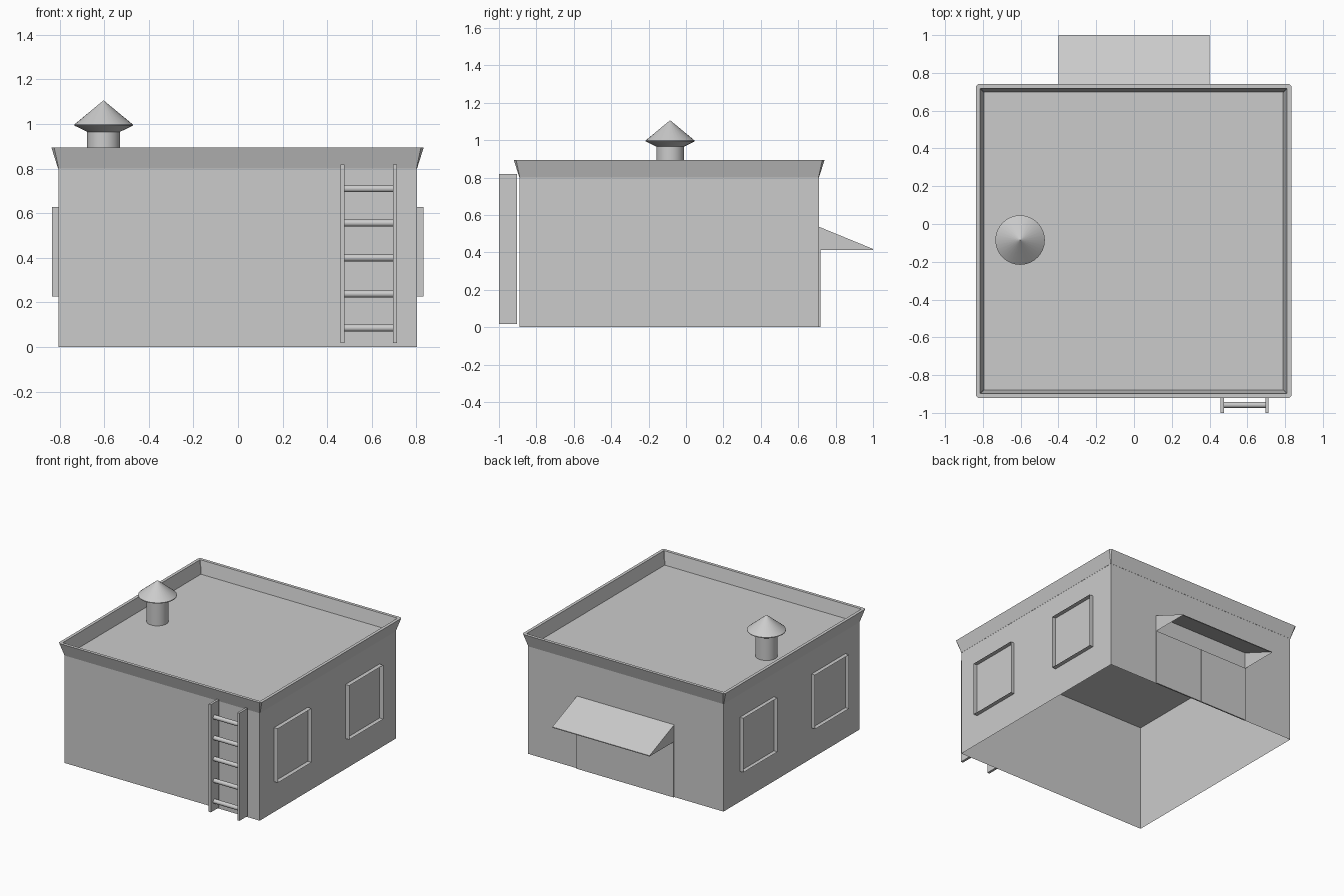
import bpy, bmesh, math

if "Cube" in bpy.data.objects:
    bpy.data.objects.remove(bpy.data.objects["Cube"])

X0, X1, Y0, Y1, H = -0.806, 0.802, -0.89, 0.71, 0.80


def mesh_object(name, verts, faces, smooth=False):
    me = bpy.data.meshes.new(name)
    me.from_pydata(verts, [], faces)
    bm = bmesh.new()
    bm.from_mesh(me)
    bmesh.ops.recalc_face_normals(bm, faces=bm.faces)
    bm.to_mesh(me)
    bm.free()
    ob = bpy.data.objects.new(name, me)
    bpy.context.collection.objects.link(ob)
    if smooth:
        bpy.ops.object.select_all(action='DESELECT')
        ob.select_set(True)
        bpy.context.view_layer.objects.active = ob
        bpy.ops.object.shade_smooth_by_angle(angle=math.radians(35))
    return ob


def box(name, a, b):
    v = [(x, y, z) for x in (a[0], b[0]) for y in (a[1], b[1]) for z in (a[2], b[2])]
    f = [(0, 1, 3, 2), (4, 6, 7, 5), (0, 4, 5, 1), (2, 3, 7, 6), (0, 2, 6, 4), (1, 5, 7, 3)]
    return mesh_object(name, v, f)


def loft(name, rings, cap_end=False, smooth=False):
    """Skin a series of closed rings with quads."""
    n = len(rings[0])
    verts = [p for r in rings for p in r]
    faces = [(k * n + i, k * n + (i + 1) % n, (k + 1) * n + (i + 1) % n, (k + 1) * n + i)
             for k in range(len(rings) - 1) for i in range(n)]
    if cap_end:
        faces.append(tuple(range((len(rings) - 1) * n, len(rings) * n)))
    return mesh_object(name, verts, faces, smooth)


def rect_ring(grow, z, c=0.0):
    """Building outline offset by grow, with corners clipped by c."""
    x0, x1, y0, y1 = X0 - grow, X1 + grow, Y0 - grow, Y1 + grow
    if c == 0:
        return [(x0, y0, z), (x1, y0, z), (x1, y1, z), (x0, y1, z)]
    return [(x0 + c, y0, z), (x1 - c, y0, z), (x1, y0 + c, z), (x1, y1 - c, z),
            (x1 - c, y1, z), (x0 + c, y1, z), (x0, y1 - c, z), (x0, y0 + c, z)]


def circle(cx, cy, z, r, n=32):
    return [(cx + r * math.cos(2 * math.pi * i / n), cy + r * math.sin(2 * math.pi * i / n), z)
            for i in range(n)]


# Open-bottomed walls with a flat roof
loft("walls_and_roof", [rect_ring(0, 0), rect_ring(0, H)], cap_end=True)

# Flared parapet with lightly clipped corners
loft("parapet", [rect_ring(0.001, H, 0.003), rect_ring(0.031, 0.895, 0.012),
                 rect_ring(0.008, 0.895, 0.002), rect_ring(-0.012, H, 0.002)])

# Window frames: thin open tubes on both side walls
for side, x_in, x_out in (("right", X1, 0.833), ("left", X0, -0.835)):
    for where, ya, yb in (("front", -0.722, -0.325), ("back", 0.118, 0.518)):
        rings = [[(x, ya, 0.226), (x, yb, 0.226), (x, yb, 0.628), (x, ya, 0.628)]
                 for x in (x_in, x_out)]
        loft(f"window_frame_{side}_{where}", rings)

# Double door on the back wall
for name, xa, xb in (("left", -0.4, -0.001), ("right", 0.001, 0.4)):
    box(f"door_{name}", (xa, 0.708, 0), (xb, 0.718, 0.412))

# Awning: sloped sheet, small front lip, triangular cheeks, open underneath
section = [(0.71, 0.412), (0.71, 0.537), (1.0, 0.418), (1.0, 0.412)]
mesh_object("awning", [(x, y, z) for x in (-0.4, 0.4) for y, z in section],
            [(0, 1, 2, 3), (4, 5, 6, 7), (1, 2, 6, 5), (2, 3, 7, 6)])

# Ladder on the front wall
for name, xa in (("left", 0.459), ("right", 0.695)):
    box(f"ladder_rail_{name}", (xa, -1.0, 0.017), (xa + 0.018, -0.904, 0.818))
for i, z in enumerate((0.085, 0.238, 0.40, 0.556, 0.71)):
    ring = circle(z, -0.958, 0, 0.016, 16)
    loft(f"ladder_rung_{i + 1}", [[(x, b, a) for a, b, _ in ring] for x in (0.47, 0.70)],
         smooth=True)

# Roof vent: pipe flaring into a conical cap
profile = [(0.074, H), (0.074, 0.965), (0.131, 0.993), (0.131, 0.998), (0.0015, 1.105)]
loft("roof_vent", [circle(-0.603, -0.085, z, r) for r, z in profile], cap_end=True, smooth=True)
